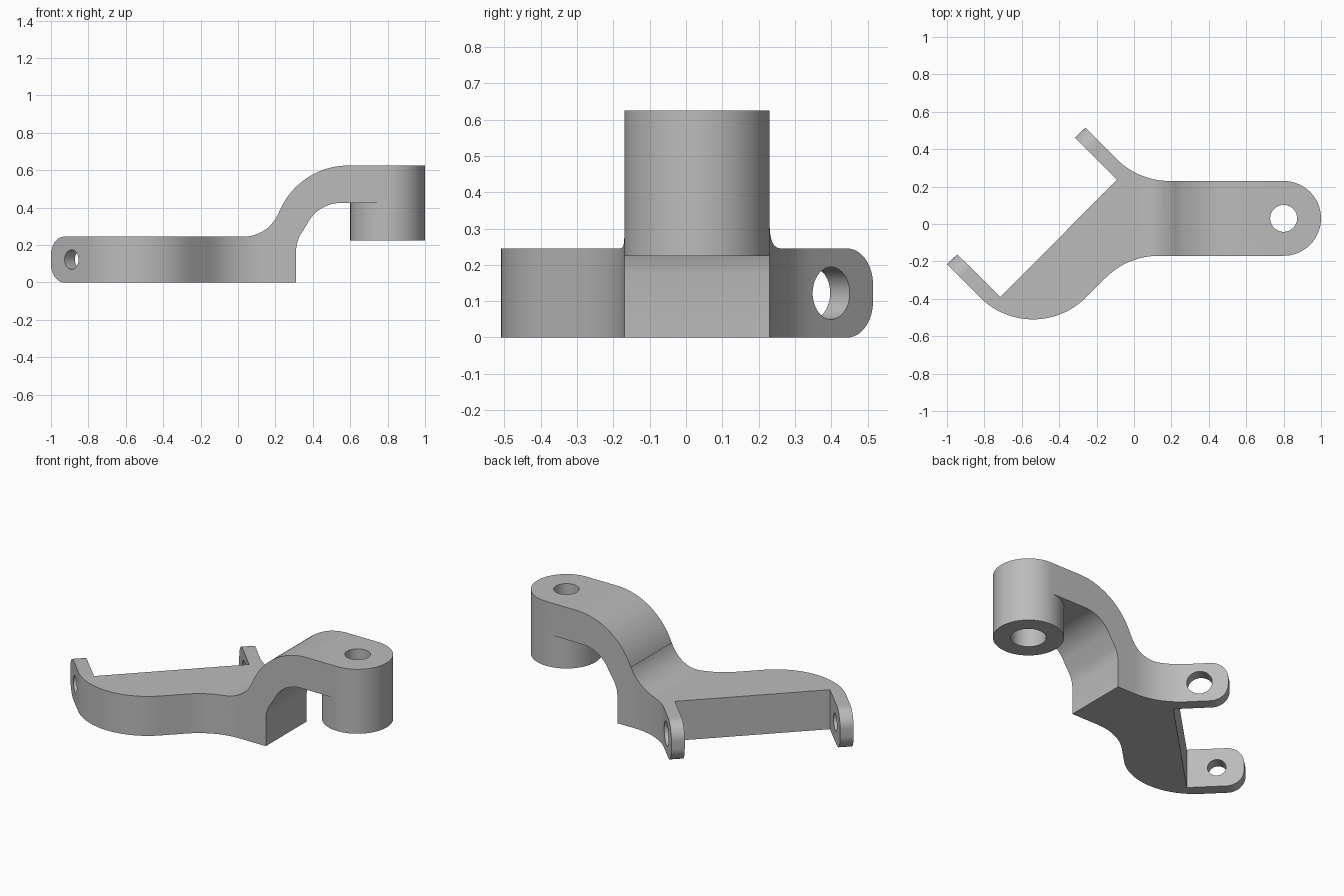
import bpy, bmesh
from math import sin, cos, radians
from mathutils import Vector

if "Cube" in bpy.data.objects:
    bpy.data.objects.remove(bpy.data.objects["Cube"], do_unlink=True)

X, Y, Z = Vector((1, 0, 0)), Vector((0, 1, 0)), Vector((0, 0, 1))
ALONG_LUG = (X - Y).normalized()
ACROSS_LUG = (X + Y).normalized()

steel = bpy.data.materials.new("steel_grey")
steel.use_nodes = True
steel.diffuse_color = (0.5, 0.5, 0.5, 1)
steel.node_tree.nodes["Principled BSDF"].inputs["Base Color"].default_value = (0.5, 0.5, 0.5, 1)


def arc(cx, cy, r, start, end, steps=16):
    angles = [radians(start + (end - start) * i / steps) for i in range(steps + 1)]
    return [(cx + r * cos(a), cy + r * sin(a)) for a in angles]


def prism(name, points, u, v, w, low, high, origin=(0, 0, 0)):
    """Extrude a flat outline drawn in u, v along w."""
    bm = bmesh.new()
    base = Vector(origin) + w * low
    face = bm.faces.new([bm.verts.new(base + u * a + v * b) for a, b in points])
    top = bmesh.ops.extrude_face_region(bm, geom=[face])["geom"]
    moved = [g for g in top if isinstance(g, bmesh.types.BMVert)]
    bmesh.ops.translate(bm, verts=moved, vec=w * (high - low))
    bmesh.ops.recalc_face_normals(bm, faces=bm.faces)
    mesh = bpy.data.meshes.new(name)
    bm.to_mesh(mesh)
    bm.free()
    mesh.materials.append(steel)
    obj = bpy.data.objects.new(name, mesh)
    bpy.context.collection.objects.link(obj)
    return obj


def disc(radius):
    return arc(0, 0, radius, 0, 360, 64)[:-1]


def combine(target, tool, operation):
    mod = target.modifiers.new(operation.lower(), "BOOLEAN")
    mod.object, mod.operation, mod.solver = tool, operation, "EXACT"
    bpy.context.view_layer.objects.active = target
    bpy.ops.object.modifier_apply(modifier=mod.name)
    bpy.data.objects.remove(tool, do_unlink=True)


# Plan outline: straight arm, curved flanks and two diagonal lugs
plan = [(0.8, -0.17), (0.8, 0.23)]
plan += arc(0.19, 0.63, 0.4, 270, 225)
plan += [(-0.26, 0.515), (-0.315, 0.462), (-0.09, 0.237), (-0.715, -0.39),
         (-0.945, -0.162), (-1.0, -0.216)]
plan += arc(-0.54, -0.11, 0.4, 225, 315, 28)
plan += arc(0.132, -0.57, 0.4, 135, 90)
body = prism("bracket_body", plan, X, Y, Z, -0.1, 0.8)

# Side profile: low plate rising through an S bend to the raised arm
side = [(-1.2, 0), (0.31, 0), (0.31, 0.175), (0.315, 0.21), (0.33, 0.25)]
side += arc(0.55, 0.225, 0.2, 155, 90)
side += [(0.85, 0.425), (0.85, 0.625)]
side += arc(0.59, 0.225, 0.4, 90, 158.5, 24)
side += arc(0.03, 0.445, 0.2, -21.5, -90)
side += [(-1.2, 0.245)]
combine(body, prism("side_profile", side, X, Z, Y, -0.8, 0.8), "INTERSECT")

# Rounded lug ends
bm = bmesh.new()
bm.from_mesh(body.data)
ends = []
for edge in bm.edges:
    a, b = (vert.co for vert in edge.verts)
    if min(a.y - a.x, b.y - b.x) > 0.74 and abs(a.z - b.z) < 0.01:
        ends.append(edge)
bmesh.ops.bevel(bm, geom=ends, offset=0.1, offset_type="OFFSET", segments=12,
                profile=0.5, affect="EDGES", clamp_overlap=False)
bm.to_mesh(body.data)
bm.free()

# Hanging boss with a bore that widens underneath
boss_at = (0.8, 0.03, 0)
combine(body, prism("boss", disc(0.2), X, Y, Z, 0.225, 0.625, boss_at), "UNION")
combine(body, prism("bore", disc(0.072), X, Y, Z, 0.1, 0.8, boss_at), "DIFFERENCE")
combine(body, prism("wide_bore", disc(0.1), X, Y, Z, 0.1, 0.425, boss_at), "DIFFERENCE")

# Lug holes
for place, radius in (((-0.89, -0.326, 0.122), 0.052), ((-0.145, 0.4, 0.122), 0.072)):
    hole = prism("lug_hole", disc(radius), ALONG_LUG, Z, ACROSS_LUG, -0.15, 0.15, place)
    combine(body, hole, "DIFFERENCE")

# Smooth curves, crisp edges
bpy.ops.object.select_all(action="DESELECT")
body.select_set(True)
bpy.context.view_layer.objects.active = body
bpy.ops.object.shade_smooth_by_angle(angle=radians(30))
